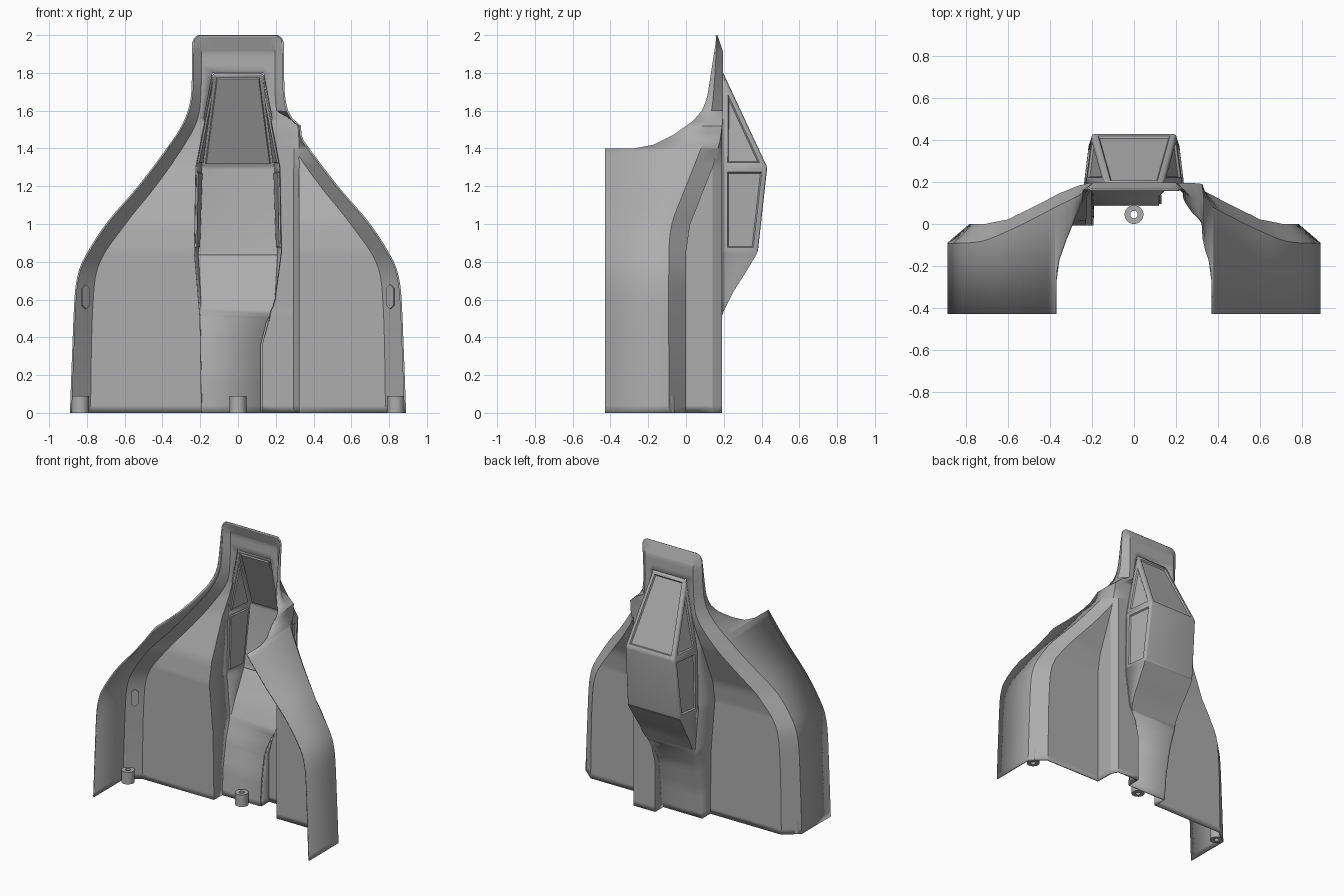
import bpy, bmesh, math
from mathutils import Vector

if "Cube" in bpy.data.objects:
    bpy.data.objects.remove(bpy.data.objects["Cube"], do_unlink=True)

grey = bpy.data.materials.new("plain grey")
grey.use_nodes = True
grey.diffuse_color = (0.42, 0.42, 0.42, 1)
grey.node_tree.nodes["Principled BSDF"].inputs["Base Color"].default_value = (0.42, 0.42, 0.42, 1)


def curve(points, smooth=True):
    """Value as a function of height through a few points."""
    def slope(i):
        a, b = points[max(i - 1, 0)], points[min(i + 1, len(points) - 1)]
        return (b[1] - a[1]) / (b[0] - a[0])

    def value(z):
        if z <= points[0][0]:
            return points[0][1]
        for i in range(len(points) - 1):
            (a, va), (b, vb) = points[i], points[i + 1]
            if z <= b:
                t, h = (z - a) / (b - a), b - a
                if not smooth:
                    return va + (vb - va) * t
                s = t * t * (3 - 2 * t)
                return (va + (vb - va) * s + h * t * (1 - t) * ((1 - t) * slope(i) - t * slope(i + 1)))
        return points[-1][1]
    return value


def finish(name, bm, thickness=0.0):
    mesh = bpy.data.meshes.new(name)
    bm.to_mesh(mesh)
    bm.free()
    mesh.materials.append(grey)
    obj = bpy.data.objects.new(name, mesh)
    bpy.context.collection.objects.link(obj)
    bpy.ops.object.select_all(action='DESELECT')
    obj.select_set(True)
    bpy.context.view_layer.objects.active = obj
    bpy.ops.object.shade_smooth_by_angle(angle=math.radians(28))
    if thickness:
        mod = obj.modifiers.new("thickness", 'SOLIDIFY')
        mod.thickness = thickness
        mod.offset = -1
    return obj


def loft(rows, keep=lambda k, i: True):
    bm = bmesh.new()
    grid = [[bm.verts.new(p) for p in row] for row in rows]
    for k in range(len(rows) - 1):
        for i in range(len(rows[0]) - 1):
            if keep(k, i):
                bm.faces.new((grid[k][i], grid[k][i + 1], grid[k + 1][i + 1], grid[k + 1][i]))
    bmesh.ops.remove_doubles(bm, verts=bm.verts, dist=0.0002)
    return bm


# Outline and depth curves over height
half_width = curve([(0, .89), (.35, .877), (.6, .866), (.7, .855), (.8, .825), (1, .70), (1.2, .53),
                    (1.4, .378), (1.5, .31), (1.6, .265), (1.7, .247), (1.96, .243), (1.985, .233), (2, .21)])
fold_width = curve([(0, .785), (.6, .77), (.8, .735), (1, .60), (1.2, .44), (1.4, .30),
                    (1.55, .22), (1.7, .2), (2, .195)])
front_edge = curve([(0, -.43), (1.4, -.43), (1.401, -.27), (1.42, -.17), (1.47, -.07), (1.54, .03),
                    (1.59, .08), (1.66, .11), (1.72, .12), (2, .163)], False)
corner_y = curve([(0, -.09), (.85, -.09), (1, -.075), (1.15, -.02), (1.3, .04), (1.46, .1),
                  (1.6, .135), (1.75, .15), (2, .165)])
panel_y = curve([(0, 0), (.85, 0), (1, .022), (1.15, .082), (1.31, .145), (1.45, .182),
                 (1.55, .195), (1.91, .197), (2, .166)], False)
spine_y = curve([(0, .095), (.2, .11), (.4, .15), (.54, .2), (.64, .25), (.75, .32),
                 (.85, .38), (1.3, .43), (1.8, .197)], False)
root_right = curve([(0, .2), (.5, .208), (.85, .238), (1.3, .23), (1.8, .135)], False)
root_left = curve([(0, .12), (.36, .12), (.48, .15), (.57, .2), (.85, .238), (1.3, .23), (1.8, .135)], False)
bump = curve([(1.45, .33), (1.52, .325), (1.56, .28), (1.6, .2)], False)

SPINE_TOP, LEDGE = 1.8, 0.195
heights = sorted({round(i * .04, 3) for i in range(51)} |
                 {.3, .5, .54, .85, 1.3, 1.401, 1.42, 1.47, 1.54, 1.91, 1.985, 1.993})


# Cowl shell: side wings, chamfered corners, back panel, column and top tab
def section(z):
    w, f, yf, yb = half_width(z), fold_width(z), front_edge(z), panel_y(z)
    yc = max(min(corner_y(z), yb - .001), yf)
    ledge = max(min(spine_y(z), LEDGE), yb) if z < SPINE_TOP else yb
    xr, xl = root_right(z), root_left(z)
    fl = max(f, bump(z))
    wl = max(w, fl + .008) if z < 1.6 else w
    xc = min(.33, fl)
    col = max(.19, yb) if z < SPINE_TOP else yb
    left = [(wl, yf), (wl, yc), (fl, yb), (xc, yb), (xc, min(max(.14, yb), col)),
            (xc - .03, col), (xl, col), (xl, ledge)]
    right = [(-w, yf), (-w, yc), (-f, yb), (-xr, yb), (-xr, ledge)]
    return [(x, y, z) for x, y in left + right[::-1]]


shell = loft([section(z) for z in heights],
             lambda k, i: i != 7 or heights[k] >= SPINE_TOP - .001)
finish("cowl_shell", shell, .01)


# Spine housing with recessed panels
back_half = curve([(0, .19), (.5, .195), (.85, .215), (1.3, .2), (1.8, .135)], False)


def spine_row(z):
    y, xr, xl, hb = spine_y(z), root_right(z), root_left(z), back_half(z)
    root = min(y, LEDGE) if z < SPINE_TOP else y
    hr, hl = min(hb, xr), min(hb, xl)
    return [(xl, root, z), (hl, y, z), (-hr, y, z), (-xr, root, z)]


spine_heights = [z for z in heights if z <= .85] + [1.3, SPINE_TOP]
spine = loft([spine_row(z) for z in spine_heights])
spine.normal_update()
upper = [f for f in spine.faces if f.calc_center_median().z > .86]
ridges = {e for f in upper for e in f.edges if len(e.link_faces) == 2
          and e.calc_face_angle() > .3}
panels = [f for f in upper if f.calc_center_median().z > 1.3 or abs(f.normal.x) > .5]
bmesh.ops.inset_individual(spine, faces=panels, thickness=.026, depth=0, use_even_offset=True)
bmesh.ops.inset_individual(spine, faces=panels, thickness=.006, depth=-.01, use_even_offset=True)
bmesh.ops.bevel(spine, geom=[e for e in ridges if e.is_valid], offset=.014, segments=3,
                affect='EDGES', profile=.5, clamp_overlap=True)
finish("spine_housing", spine, .008)


# Screw bosses along the bottom edge
def boss(name, x, y):
    bm = bmesh.new()
    steps = 24
    profile = [(.018, 0), (.045, 0), (.045, .09), (.018, .09), (.018, 0)]
    rings = [[bm.verts.new((x + r * math.cos(a), y + r * math.sin(a), z)) for r, z in profile[:4]]
             for a in (math.tau * s / steps for s in range(steps))]
    for s in range(steps):
        a, b = rings[s], rings[(s + 1) % steps]
        for i in range(4):
            j = (i + 1) % 4
            bm.faces.new((a[i], b[i], b[j], a[j]))
    bmesh.ops.recalc_face_normals(bm, faces=bm.faces)
    finish(name, bm)


boss("center_boss", 0, .045)
boss("left_boss", .835, -.1)
boss("right_boss", -.835, -.1)


# Small pads on the inside of the chamfered corners
for name, side in (("left_pad", 1), ("right_pad", -1)):
    bm = bmesh.new()
    across = Vector((-.74 * side, .67, 0))
    inward = Vector((-.67 * side, -.74, 0))
    centre = Vector((.817 * side, -.049, .615)) + inward * .012
    outline = [(-.025, -.045), (0, -.065), (.025, -.045), (.025, .045), (0, .065), (-.025, .045)]
    base = [bm.verts.new(centre + across * u + Vector((0, 0, v))) for u, v in outline]
    face = bm.faces.new(base)
    out = bmesh.ops.extrude_face_region(bm, geom=[face])
    bmesh.ops.translate(bm, vec=inward * .008,
                        verts=[g for g in out["geom"] if isinstance(g, bmesh.types.BMVert)])
    bmesh.ops.recalc_face_normals(bm, faces=bm.faces)
    finish(name, bm)
